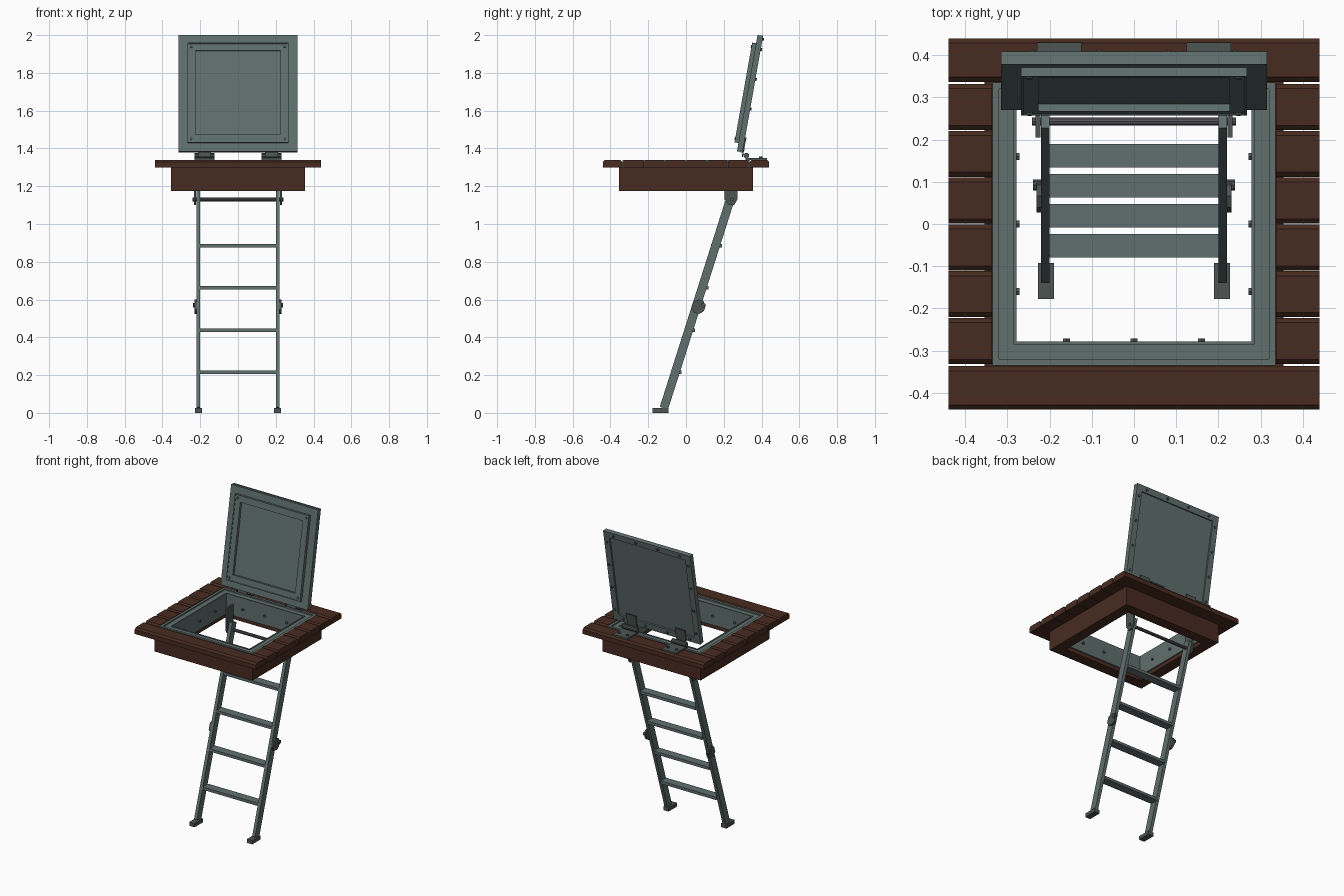
import bpy, bmesh, math
from mathutils import Matrix, Vector

if "Cube" in bpy.data.objects:
    bpy.data.objects.remove(bpy.data.objects["Cube"], do_unlink=True)


def material(name, rgb):
    m = bpy.data.materials.new(name)
    m.use_nodes = True
    m.diffuse_color = (*rgb, 1)
    bsdf = m.node_tree.nodes["Principled BSDF"]
    bsdf.inputs["Base Color"].default_value = (*rgb, 1)
    bsdf.inputs["Roughness"].default_value = 0.7
    return m


STEEL = material("grey green steel", (0.115, 0.16, 0.153))
DARK = material("dark steel", (0.075, 0.09, 0.086))
ROD = material("rod metal", (0.1, 0.095, 0.108))
WOOD = material("brown wood", (0.064, 0.024, 0.015))


def finish(name, bm, mat, matrix=None):
    bmesh.ops.recalc_face_normals(bm, faces=bm.faces)
    mesh = bpy.data.meshes.new(name)
    bm.to_mesh(mesh)
    bm.free()
    mesh.materials.append(mat)
    ob = bpy.data.objects.new(name, mesh)
    bpy.context.collection.objects.link(ob)
    if matrix:
        ob.matrix_world = matrix
    return ob


def add_box(bm, x, y, z):
    spans = (x, y, z)
    centre = Vector([(a + b) / 2 for a, b in spans])
    size = Matrix.Diagonal([b - a for a, b in spans] + [1])
    bmesh.ops.create_cube(bm, size=1, matrix=Matrix.Translation(centre) @ size)


def box(name, x, y, z, mat, matrix=None):
    bm = bmesh.new()
    add_box(bm, x, y, z)
    return finish(name, bm, mat, matrix)


def prism_x(name, profile, x0, x1, mat, matrix=None):
    """Extrude a (y, z) profile along x."""
    bm = bmesh.new()
    face = bm.faces.new([bm.verts.new((x0, y, z)) for y, z in profile])
    new = bmesh.ops.extrude_face_region(bm, geom=[face])["geom"]
    bmesh.ops.translate(bm, vec=(x1 - x0, 0, 0),
                        verts=[v for v in new if isinstance(v, bmesh.types.BMVert)])
    return finish(name, bm, mat, matrix)


def ring(name, outer, inner, a, b, mat, upright=False, matrix=None, mid=0):
    """Square frame, lying flat or standing in the xz plane."""
    bm = bmesh.new()
    for s in (-1, 1):
        side = sorted((s * inner, s * outer))
        bars = [((-outer, outer), side), (side, (-inner, inner))]
        for x, w in bars:
            w = [v + mid for v in w]
            add_box(bm, x, (a, b) if upright else w, w if upright else (a, b))
    return finish(name, bm, mat, matrix)


def cylinder(name, centre, axis, radius, length, mat, sides=6, matrix=None):
    bm = bmesh.new()
    turn = Vector(axis).to_track_quat("Z", "Y").to_matrix().to_4x4()
    bmesh.ops.create_cone(bm, cap_ends=True, segments=sides, radius1=radius,
                          radius2=radius, depth=length,
                          matrix=Matrix.Translation(centre) @ turn)
    return finish(name, bm, mat, matrix)


# Wooden deck: chamfered planks around the opening
def plank(name, x0, x1, y0, y1):
    c = 0.011
    prism_x(name, [(y0, 1.3), (y1, 1.3), (y1, 1.34 - c), (y1 - c, 1.34),
                   (y0 + c, 1.34), (y0, 1.34 - c)], x0, x1, WOOD)


plank("front_plank", -0.44, 0.44, -0.44, -0.337)
plank("back_plank", -0.44, 0.44, 0.337, 0.44)
pitch = 0.111
for i in range(6):
    y = -0.333 + i * pitch
    plank("left_plank", 0.337, 0.44, y + 0.001, y + pitch - 0.001)
    plank("right_plank", -0.44, -0.337, y + 0.001, y + pitch - 0.001)

# Joist box and steel lining of the opening
ring("joist_box", 0.355, 0.286, 1.175, 1.3, WOOD)
ring("frame_flange", 0.335, 0.28, 1.3, 1.33, STEEL)
ring("frame_lip", 0.335, 0.32, 1.33, 1.338, STEEL)
ring("frame_wall", 0.286, 0.279, 1.2, 1.334, STEEL)
for p in (-0.16, 0, 0.16):
    for s in (-1, 1):
        cylinder("side_bolt", (s * 0.277, p, 1.26), (1, 0, 0), 0.009, 0.012, DARK)
        cylinder("end_bolt", (p, s * 0.277, 1.26), (0, 1, 0), 0.009, 0.012, DARK)

# Open hatch lid, leaning back
LID = Matrix.Translation((0, 0.27, 1.385)) @ Matrix.Rotation(math.radians(-10), 4, "X")
H = 0.3125
box("lid_plate", (-0.315, 0.315), (0, 0.02), (0, 2 * H), STEEL, LID)
ring("lid_back_border", 0.315, 0.275, 0.02, 0.03, STEEL, True, LID, H)
ring("lid_seal_rim", 0.268, 0.226, -0.018, 0, STEEL, True, LID, H)
ring("lid_seal_edge", 0.268, 0.262, -0.021, -0.018, STEEL, True, LID, H)
for sx in (-1, 1):
    for sz in (-1, 1):
        cylinder("rim_bolt", (sx * 0.248, -0.02, H + sz * 0.248), (0, 1, 0), 0.008, 0.008,
                 DARK, matrix=LID)
    for p in (-0.24, -0.08, 0.08, 0.24):
        cylinder("border_bolt", (sx * 0.295, 0.032, H + p), (0, 1, 0), 0.008, 0.01,
                 DARK, matrix=LID)
        cylinder("border_bolt", (p, 0.032, H + sx * 0.295), (0, 1, 0), 0.008, 0.01,
                 DARK, matrix=LID)

for s in (-1, 1):
    # Hinges
    x = sorted((s * 0.125, s * 0.23))
    mid = s * 0.1775
    box("hinge_leaf", x, (0.315, 0.43), (1.34, 1.35), DARK)
    cylinder("hinge_knuckle", (mid, 0.32, 1.362), (1, 0, 0), 0.015, 0.105, DARK, 10)
    box("hinge_strap", (mid - 0.035, mid + 0.035), (0.03, 0.036), (-0.025, 0.07), DARK, LID)
    for dx in (-0.03, 0.03):
        cylinder("hinge_bolt", (mid + dx, 0.395, 1.353), (0, 0, 1), 0.009, 0.01, DARK)

    # Ladder rails, feet and brackets
    slope = math.atan(0.318)
    LEAN = Matrix.Translation((0, -0.125, 0)) @ Matrix.Rotation(-slope, 4, "X")
    box("ladder_rail", sorted((s * 0.2, s * 0.221)), (-0.023, 0.023), (0.026, 1.235),
        STEEL, LEAN)
    box("ladder_foot", sorted((s * 0.19, s * 0.228)), (-0.178, -0.092), (0, 0.025), DARK)
    joint = [(-0.022, 0.57), (0.0, 0.555), (0.03, 0.56), (0.046, 0.58),
             (0.046, 0.61), (0.028, 0.63), (0.0, 0.63), (-0.022, 0.61)]
    prism_x("folding_joint", joint, s * 0.217, s * 0.231, DARK, LEAN)
    cylinder("joint_pin", (s * 0.23, 0.092, 0.57), (1, 0, 0), 0.013, 0.018, DARK, 8)
    hanger = [(0.205, 1.13), (0.225, 1.1), (0.255, 1.1), (0.272, 1.13),
              (0.272, 1.28), (0.205, 1.28)]
    prism_x("ladder_hanger", hanger, s * 0.222, s * 0.234, DARK)

# Rungs and top pivot rod
for i in range(4):
    z = 0.215 + i * 0.2235
    y = -0.12 + 0.318 * z
    box("ladder_rung", (-0.2, 0.2), (y - 0.028, y + 0.028), (z - 0.009, z + 0.009), STEEL)
cylinder("pivot_rod", (0, 0.243, 1.13), (1, 0, 0), 0.01, 0.484, ROD, 10)
